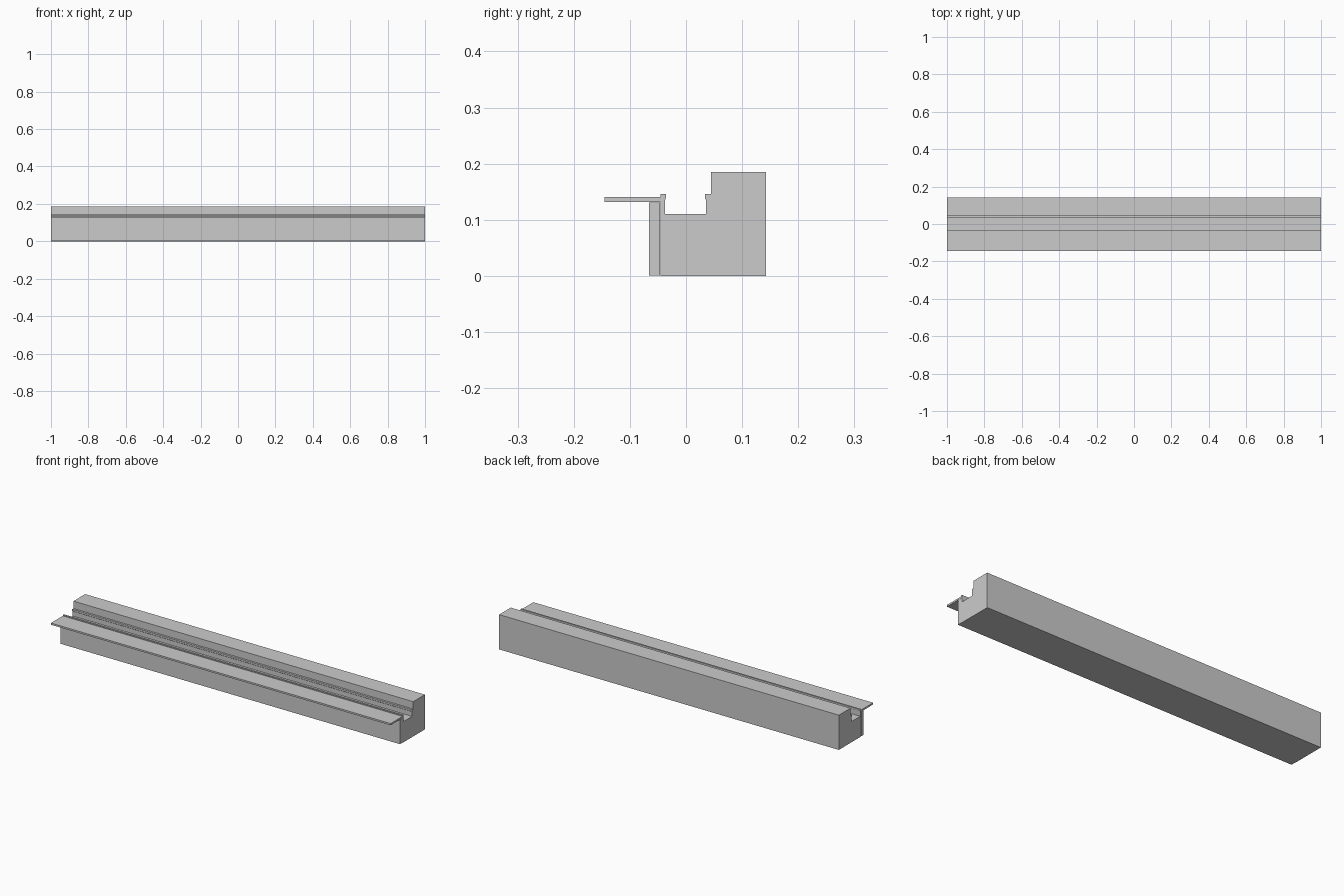
import bpy, bmesh

if "Cube" in bpy.data.objects:
    bpy.data.objects.remove(bpy.data.objects["Cube"])


def extrude_profile(name, points, half_length=1.0):
    """Extrude a closed (y, z) outline along x, centred on x = 0."""
    bm = bmesh.new()
    ends = [bm.verts.new((-half_length, y, z)) for y, z in points]
    face = bm.faces.new(ends)
    moved = bmesh.ops.extrude_face_region(bm, geom=[face])["geom"]
    verts = [g for g in moved if isinstance(g, bmesh.types.BMVert)]
    bmesh.ops.translate(bm, verts=verts, vec=(2 * half_length, 0, 0))
    bmesh.ops.recalc_face_normals(bm, faces=bm.faces[:])
    mesh = bpy.data.meshes.new(name)
    bm.to_mesh(mesh)
    bm.free()
    obj = bpy.data.objects.new(name, mesh)
    bpy.context.collection.objects.link(obj)
    return obj


# Base with channel floor, low front wall with small lip, tall back block with ledge
extrude_profile("channel_body", [
    (-0.045, 0.0), (0.143, 0.0), (0.143, 0.185), (0.045, 0.185),
    (0.045, 0.146), (0.034, 0.146), (0.034, 0.137), (0.036, 0.135),
    (0.036, 0.11), (-0.037, 0.11), (-0.037, 0.136), (-0.036, 0.138),
    (-0.036, 0.146), (-0.045, 0.146)])

# Vertical facing slab on the front
extrude_profile("front_facing", [
    (-0.066, 0.001), (-0.046, 0.001), (-0.046, 0.131), (-0.066, 0.131)])

# Thin overhanging shelf along the front
extrude_profile("front_shelf", [
    (-0.145, 0.132), (-0.045, 0.132), (-0.045, 0.141), (-0.145, 0.141)])
